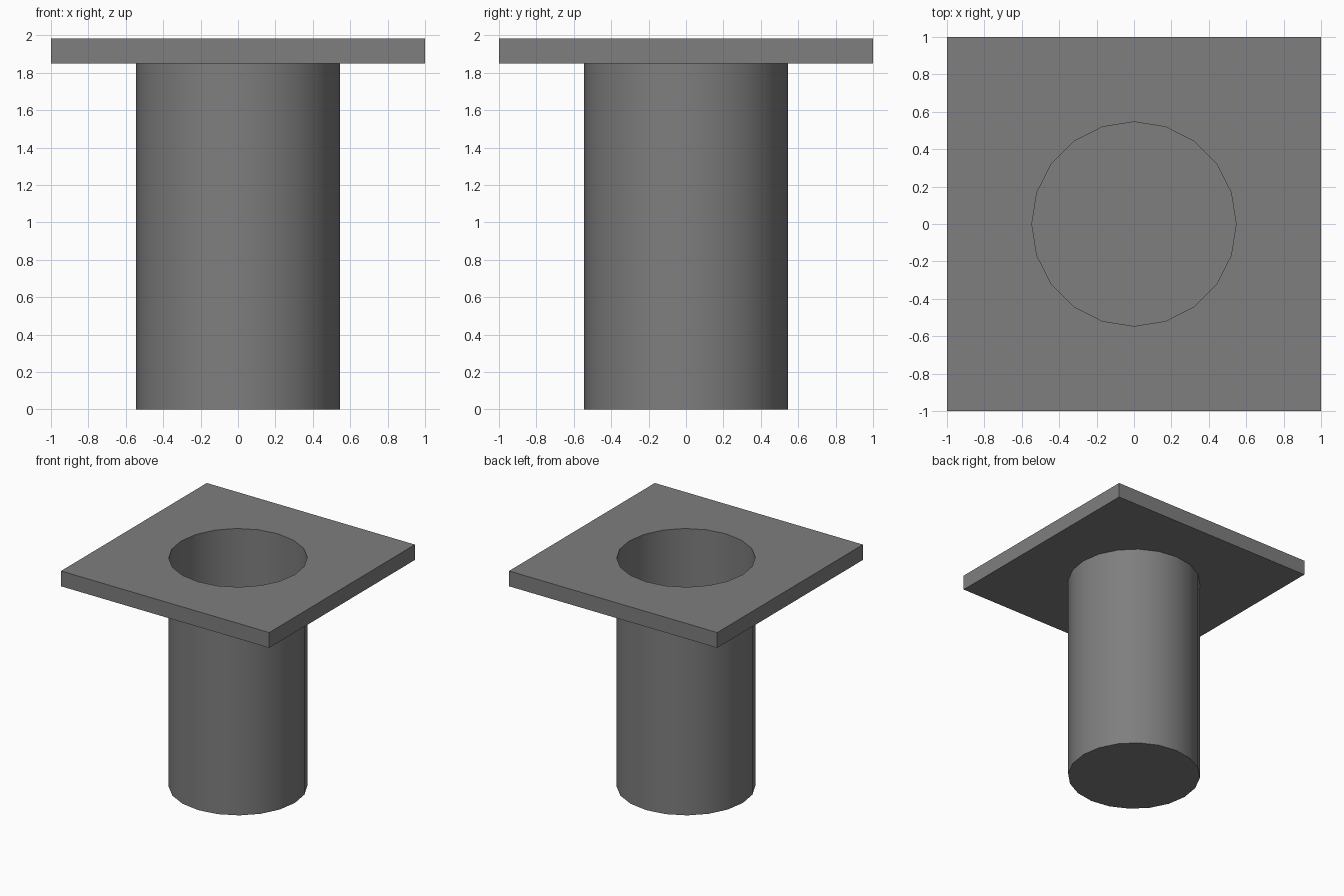
import bpy, bmesh, math

if "Cube" in bpy.data.objects:
    bpy.data.objects.remove(bpy.data.objects["Cube"])

SIDES, RADIUS = 20, 0.546
PLATE_BOTTOM, PLATE_TOP = 1.85, 1.983

dark = bpy.data.materials.new("dark_grey")
dark.diffuse_color = (0.21, 0.21, 0.21, 1)
dark.use_nodes = True
dark.node_tree.nodes["Principled BSDF"].inputs["Base Color"].default_value = dark.diffuse_color


def finish(bm, name):
    mesh = bpy.data.meshes.new(name)
    bm.to_mesh(mesh)
    bm.free()
    mesh.materials.append(dark)
    obj = bpy.data.objects.new(name, mesh)
    bpy.context.collection.objects.link(obj)
    return obj


def circle(bm, z):
    step = 2 * math.pi / SIDES
    return [bm.verts.new((RADIUS * math.cos(i * step), RADIUS * math.sin(i * step), z))
            for i in range(SIDES)]


def loop_edges(bm, verts):
    return [bm.edges.new((v, verts[(i + 1) % len(verts)])) for i, v in enumerate(verts)]


# Square flange plate with a round opening
bm = bmesh.new()
square = [bm.verts.new((x, y, PLATE_BOTTOM)) for x, y in ((-1, -1), (1, -1), (1, 1), (-1, 1))]
edges = loop_edges(bm, square) + loop_edges(bm, circle(bm, PLATE_BOTTOM))
bmesh.ops.triangle_fill(bm, edges=edges, use_beauty=True, normal=(0, 0, 1))
ext = bmesh.ops.extrude_face_region(bm, geom=bm.faces[:], use_keep_orig=True)
bmesh.ops.translate(bm, vec=(0, 0, PLATE_TOP - PLATE_BOTTOM),
                    verts=[g for g in ext["geom"] if isinstance(g, bmesh.types.BMVert)])
bmesh.ops.recalc_face_normals(bm, faces=bm.faces[:])
# The thin-walled tube itself lines the opening
bore = [f for f in bm.faces if all(v.co.xy.length < 0.7 for v in f.verts)]
bmesh.ops.delete(bm, geom=bore, context='FACES')
finish(bm, "flange_plate")

# Thin-walled tube, closed at the bottom and open at the top
bm = bmesh.new()
low, high = circle(bm, 0), circle(bm, PLATE_TOP)
for i in range(SIDES):
    j = (i + 1) % SIDES
    bm.faces.new((low[i], low[j], high[j], high[i]))
bm.faces.new(low[::-1])
tube = finish(bm, "tube")
bpy.context.view_layer.objects.active = tube
tube.select_set(True)
bpy.ops.object.shade_smooth_by_angle(angle=math.radians(30))
